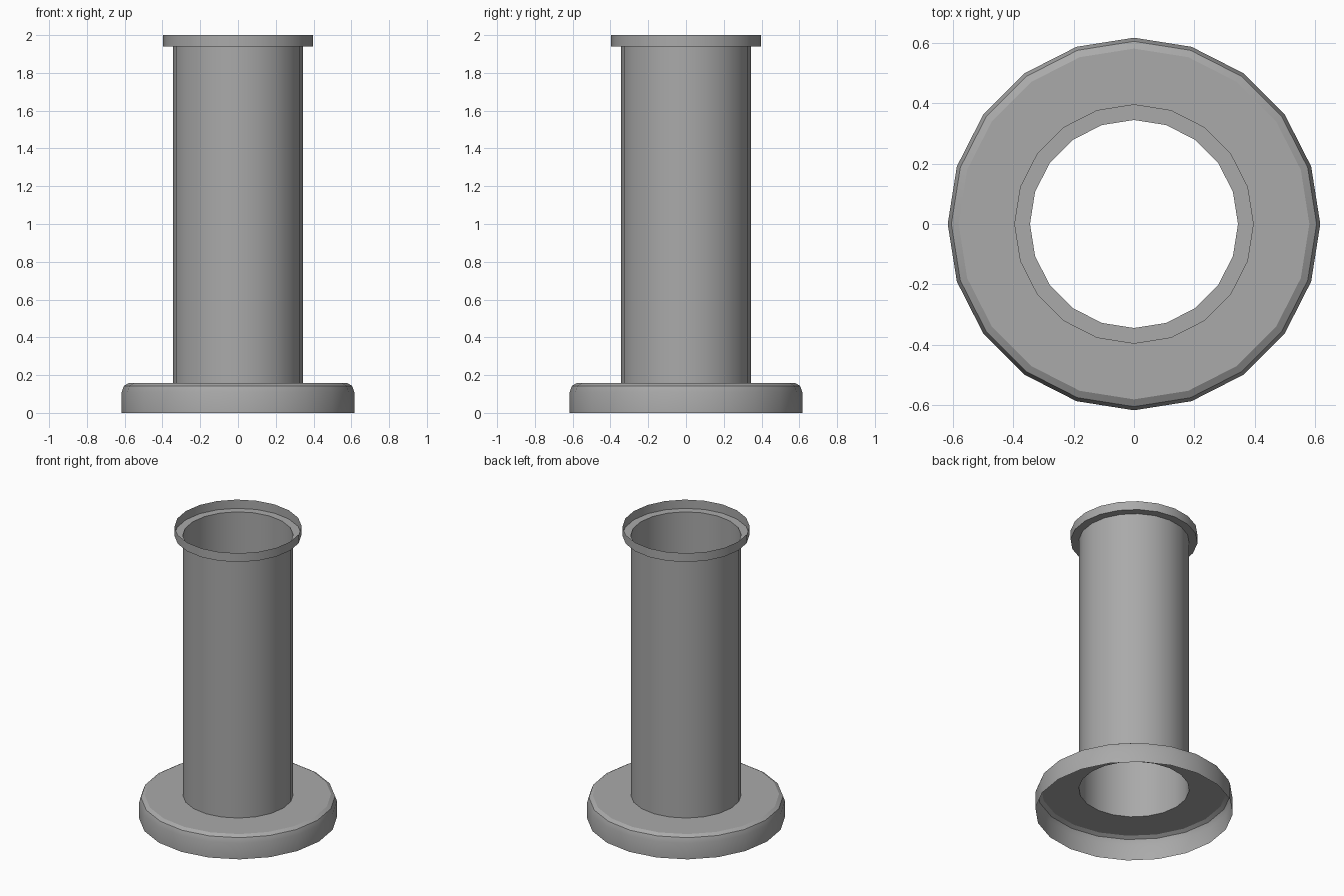
import bpy
import bmesh
import math

SIDES = 20
TUBE_R = 0.344
BASE_TOP = 0.157
RIM_Z = 1.94

cube = bpy.data.objects.get("Cube")
if cube:
    bpy.data.objects.remove(cube, do_unlink=True)

# Single plain grey
grey = bpy.data.materials.new("plain grey")
grey.use_nodes = True
colour = (0.4, 0.4, 0.4, 1)
grey.diffuse_color = colour
grey.node_tree.nodes["Principled BSDF"].inputs["Base Color"].default_value = colour


def lathe(name, profile):
    """Revolve an open (radius, height) profile, listed bottom to top on the outside."""
    bm = bmesh.new()
    rings = []
    for r, z in profile:
        angles = [math.tau * i / SIDES for i in range(SIDES)]
        rings.append([bm.verts.new((r * math.cos(a), r * math.sin(a), z)) for a in angles])
    for low, high in zip(rings, rings[1:]):
        for i in range(SIDES):
            j = (i + 1) % SIDES
            bm.faces.new((low[i], low[j], high[j], high[i]))
    mesh = bpy.data.meshes.new(name)
    bm.to_mesh(mesh)
    bm.free()
    mesh.materials.append(grey)
    obj = bpy.data.objects.new(name, mesh)
    bpy.context.collection.objects.link(obj)
    bpy.ops.object.select_all(action="DESELECT")
    obj.select_set(True)
    bpy.context.view_layer.objects.active = obj
    bpy.ops.object.shade_smooth_by_angle(angle=math.radians(30))
    return obj


# Wide base, rounded at its upper edge and hollow underneath
lathe("base_flange", [(0.616, 0), (0.616, 0.11), (0.604, 0.143),
                      (0.58, BASE_TOP), (TUBE_R, BASE_TOP)])

# Open thin-walled tube
lathe("tube", [(TUBE_R, BASE_TOP), (TUBE_R, RIM_Z)])

# Shallow stepped collar, open at the top
lathe("top_rim", [(TUBE_R, RIM_Z), (0.396, RIM_Z), (0.396, 2)])
